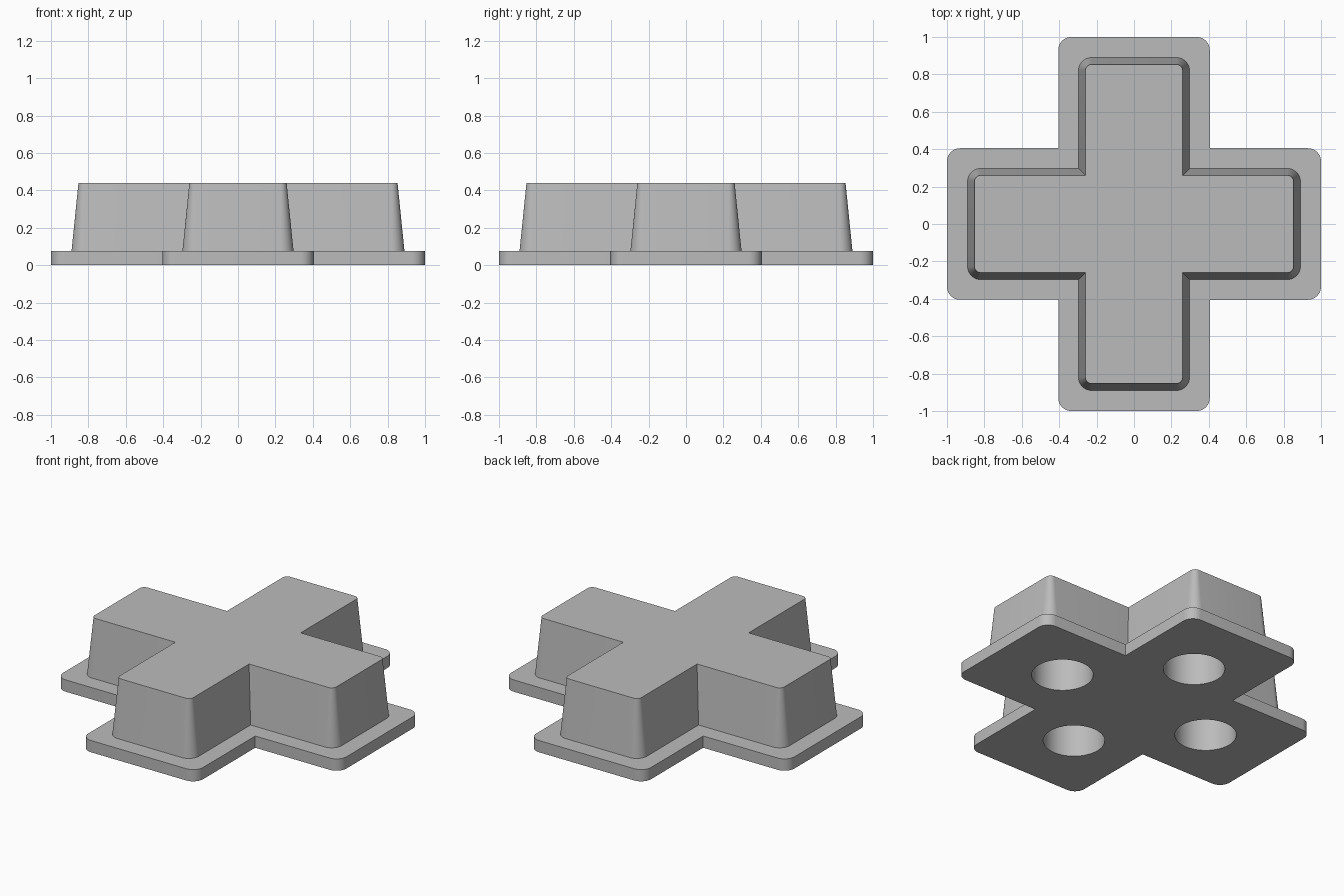
import bpy
import bmesh
from math import cos, sin, pi, radians
from mathutils import Matrix, Vector

cube = bpy.data.objects.get("Cube")
if cube:
    bpy.data.objects.remove(cube)

grey = bpy.data.materials.new("plain grey")
grey.use_nodes = True
colour = (0.5, 0.5, 0.5, 1)
grey.diffuse_color = colour
grey.node_tree.nodes["Principled BSDF"].inputs["Base Color"].default_value = colour

ARC_STEPS = 10


def cross_outline(reach, half, radius, z):
    """Plus-shaped outline with rounded arm ends and sharp inner corners."""
    arm = [Vector((half, -half, z))]
    for side in (-1, 1):
        start = -pi / 2 if side < 0 else 0
        for i in range(ARC_STEPS + 1):
            a = start + pi / 2 * i / ARC_STEPS
            arm.append(Vector((reach - radius + radius * cos(a),
                               side * (half - radius) + radius * sin(a), z)))
    return [Matrix.Rotation(k * pi / 2, 3, "Z") @ p for k in range(4) for p in arm]


def finish(bm, name):
    bmesh.ops.recalc_face_normals(bm, faces=bm.faces)
    mesh = bpy.data.meshes.new(name)
    bm.to_mesh(mesh)
    bm.free()
    mesh.materials.append(grey)
    obj = bpy.data.objects.new(name, mesh)
    bpy.context.collection.objects.link(obj)
    return obj


# Flanged base and tapered cross as one stepped loft
sections = [(1.0, 0.405, 0.07, 0.0), (1.0, 0.405, 0.07, 0.075),
            (0.89, 0.297, 0.07, 0.075), (0.853, 0.26, 0.033, 0.44)]
bm = bmesh.new()
rings = [[bm.verts.new(p) for p in cross_outline(*s)] for s in sections]
for low, high in zip(rings, rings[1:]):
    for i in range(len(low)):
        j = (i + 1) % len(low)
        bm.faces.new((low[i], low[j], high[j], high[i]))
bm.faces.new(rings[0])
bm.faces.new(rings[-1])
body = finish(bm, "cross_body")

# Four blind round sockets in the underside, one per arm
DEPTH = 0.21
bm = bmesh.new()
for k in range(4):
    place = Matrix.Rotation(k * pi / 2, 4, "Z") @ Matrix.Translation((0.54, 0, 0))
    bmesh.ops.create_cone(bm, cap_ends=True, segments=48, radius1=0.178,
                          radius2=0.178, depth=2 * DEPTH, matrix=place)
cutter = finish(bm, "socket_cutter")
cutter.hide_render = True

cut = body.modifiers.new("sockets", "BOOLEAN")
cut.operation = "DIFFERENCE"
cut.solver = "EXACT"
cut.object = cutter
bpy.ops.object.select_all(action="DESELECT")
body.select_set(True)
bpy.context.view_layer.objects.active = body
bpy.ops.object.modifier_apply(modifier=cut.name)
bpy.data.objects.remove(cutter)

# Smooth rounded corners and socket walls, sharp edges elsewhere
bpy.ops.object.shade_smooth_by_angle(angle=radians(30))
